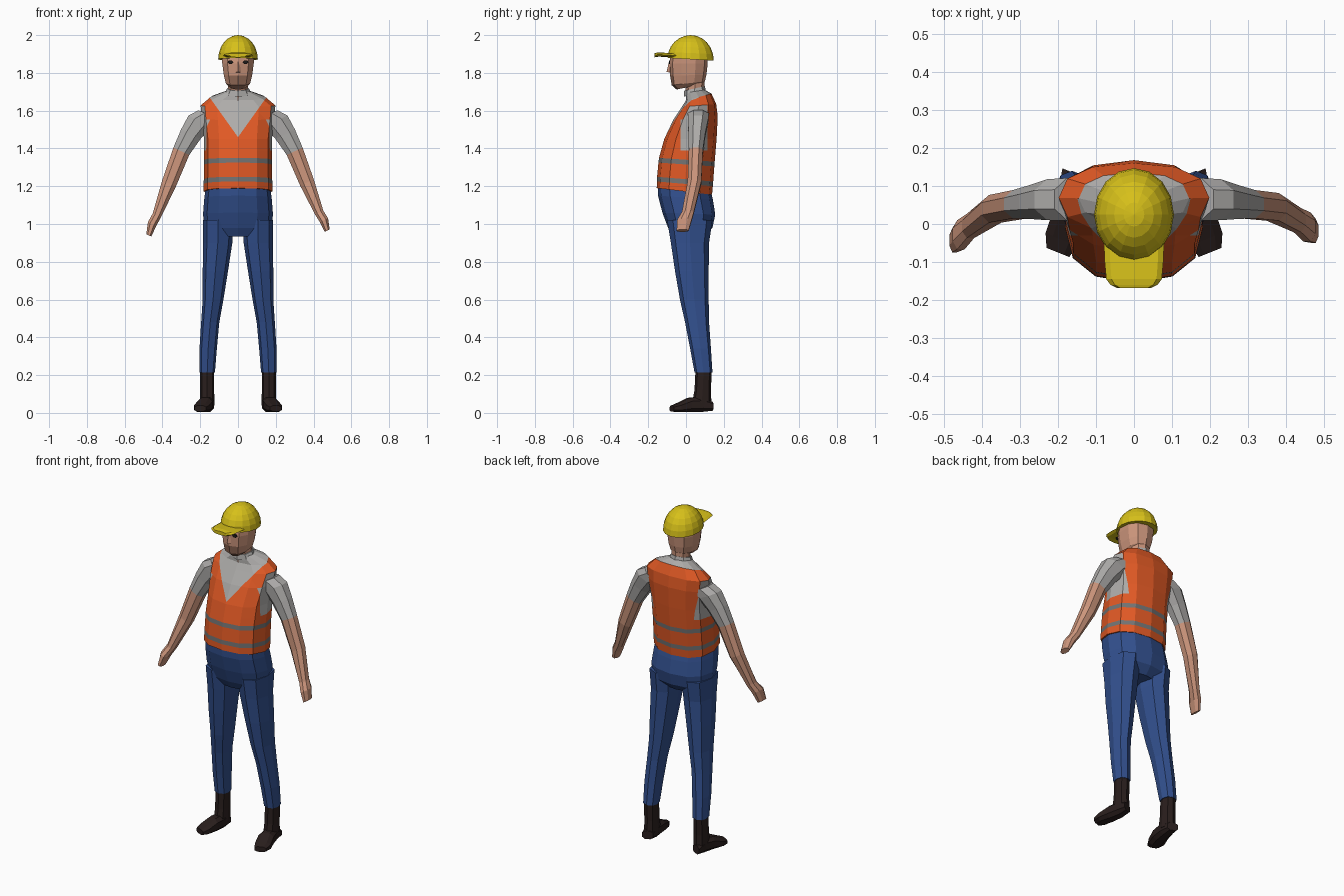
import bpy, bmesh
from math import cos, sin, pi, copysign
from mathutils import Vector as V

cube = bpy.data.objects.get("Cube")
if cube:
    bpy.data.objects.remove(cube)


def material(name, rgb):
    m = bpy.data.materials.new(name)
    m.use_nodes = True
    m.diffuse_color = (*rgb, 1)
    m.node_tree.nodes["Principled BSDF"].inputs["Base Color"].default_value = (*rgb, 1)
    return m


orange = material("vest orange", (.75, .1, .018))
grey = material("shirt grey", (.42, .41, .4))
stripe = material("stripe grey", (.17, .17, .17))
blue = material("trouser blue", (.032, .08, .27))
skin = material("skin", (.6, .3, .2))
yellow = material("cap yellow", (.68, .53, .01))
dark = material("boot brown", (.022, .013, .012))
eye_black = material("eye black", (.012, .01, .01))
stubble = material("stubble", (.3, .15, .1))


def finish(name, bm, mats, rule=None):
    """Turn a bmesh into a flat shaded object, colouring faces by a rule."""
    bmesh.ops.recalc_face_normals(bm, faces=bm.faces)
    if rule:
        for f in bm.faces:
            f.material_index = rule(f.calc_center_median())
    me = bpy.data.meshes.new(name)
    bm.to_mesh(me)
    bm.free()
    for m in mats:
        me.materials.append(m)
    ob = bpy.data.objects.new(name, me)
    bpy.context.collection.objects.link(ob)
    return ob


def loft(rings, n=8, power=1.0, turn=0.0):
    """Skin closed rings, each given as centre, half axis u, half axis v."""
    bm = bmesh.new()
    loops = []
    for c, u, v in rings:
        loop = []
        for i in range(n):
            a = 2 * pi * (i + turn) / n
            p, q = (copysign(abs(t) ** power, t) for t in (cos(a), sin(a)))
            loop.append(bm.verts.new(V(c) + V(u) * p + V(v) * q))
        loops.append(loop)
    for a, b in zip(loops, loops[1:]):
        for i in range(n):
            j = (i + 1) % n
            bm.faces.new((a[i], a[j], b[j], b[i]))
    bm.faces.new(loops[0])
    bm.faces.new(loops[-1])
    return bm


def level(x, rx, yf, zf, yb, zb):
    """A ring around the body from its front point to its back point."""
    return ((x, (yf + yb) / 2, (zf + zb) / 2), (rx, 0, 0),
            (0, (yb - yf) / 2, (zb - zf) / 2))


def cut(bm, point, normal, where):
    faces = [f for f in bm.faces if where(f.calc_center_median())]
    geom = set(faces)
    for f in faces:
        geom.update(f.edges)
        geom.update(f.verts)
    bmesh.ops.bisect_plane(bm, geom=list(geom), plane_co=point, plane_no=normal)


# Torso: vest with V neck, arm holes and two reflective bands over a shirt
torso = loft([level(0, *r) for r in (
    (.182, -.155, 1.19, .138, 1.155), (.182, -.154, 1.225, .142, 1.2),
    (.181, -.153, 1.25, .144, 1.225), (.18, -.146, 1.325, .15, 1.305),
    (.18, -.143, 1.35, .152, 1.33), (.18, -.115, 1.45, .162, 1.45),
    (.192, -.068, 1.55, .168, 1.57), (.198, -.022, 1.62, .16, 1.635),
    (.145, 0, 1.655, .135, 1.69), (.065, 0, 1.695, .1, 1.71))], 12, .85)
for s in (-1, 1):
    cut(torso, (0, 0, 1.46), (1.4 * s, 0, -1), lambda c: c.y < .05 and c.z > 1.4)
    for y in (-.03, .115):
        cut(torso, (0, y, 0), (0, 1, 0),
            lambda c: c.x * s > .1 and 1.36 < c.z < 1.61)
    cut(torso, (0, 0, 1.39), (0, 0, 1), lambda c: c.x * s > .1)


def vest_rule(c):
    slope = c.z + .08 * c.y
    if 1.212 < slope < 1.238 or 1.312 < slope < 1.338:
        return 2
    if c.z > 1.675 or (c.y < .05 and c.z > 1.46 + 1.4 * abs(c.x)):
        return 1
    if abs(c.x) > .14 and -.03 < c.y < .115 and 1.39 < c.z < 1.6:
        return 1
    return 0


finish("vest", torso, [orange, grey, stripe], vest_rule)

# Hips of the trousers
finish("trouser_hips", loft([level(0, *r) for r in (
    (.172, -.15, 1.2, .132, 1.17), (.178, -.148, 1.15, .142, 1.13),
    (.185, -.125, 1.06, .155, 1.05), (.18, -.095, .98, .14, .98),
    (.1, -.07, .935, .1, .935))], 12, .85), [blue])

# Neck and shirt collar
finish("neck", loft([level(0, .052, 0, 1.64, .095, 1.66),
                     level(0, .055, -.005, 1.78, .1, 1.78)]), [skin])
finish("collar", loft([level(0, .075, -.012, 1.675, .108, 1.69),
                       level(0, .058, -.01, 1.705, .1, 1.73)]), [grey])

# Head with stubble on the chin
finish("head", loft([level(0, *r) for r in (
    (.042, -.05, 1.712, .085, 1.74), (.066, -.076, 1.735, .1, 1.755),
    (.078, -.084, 1.785, .108, 1.79), (.087, -.088, 1.85, .115, 1.85),
    (.088, -.08, 1.91, .115, 1.91))], 10, .85, .5),
    [skin, stubble], lambda c: int(c.z < 1.77 and c.y < -.05))
finish("nose", loft([level(0, .016, -.103, 1.805, -.07, 1.8),
                     level(0, .008, -.09, 1.86, -.07, 1.86)], 4), [skin])

# Cap: half dome and peak
dome = bmesh.new()
bmesh.ops.create_uvsphere(dome, u_segments=16, v_segments=12, radius=1)
bmesh.ops.delete(dome, geom=[v for v in dome.verts if v.co.z < -.01], context='VERTS')
bmesh.ops.holes_fill(dome, edges=[e for e in dome.edges if e.is_boundary])
for v in dome.verts:
    v.co = V((v.co.x * .105, v.co.y * .122 + .025,
              1.872 + v.co.z * .128 - v.co.y * .007 * (1 - v.co.z)))
finish("cap_dome", dome, [yellow])
finish("cap_peak", loft([((0, y, z), (w, 0, 0), (0, 0, .011)) for y, z, w in (
    (-.03, 1.89, .08), (-.1, 1.895, .077), (-.145, 1.897, .073),
    (-.16, 1.895, .062), (-.168, 1.893, .045))], 8, .6), [yellow])

for s, side in ((1, "left"), (-1, "right")):
    # Eye plate
    finish(side + "_eye", loft([((s * .04, y, 1.857), (.016, 0, 0), (0, 0, .01))
                                for y in (-.091, -.084)], 6), [eye_black])

    # Arm: sleeve and bare forearm with hand, the right arm hanging lower
    arm = []
    for x, y, z, thick, depth, sag in (
            (.15, .065, 1.575, .07, .06, 0), (.2, .064, 1.545, .074, .058, 0),
            (.25, .058, 1.475, .062, .048, 0), (.3, .052, 1.385, .05, .04, 0),
            (.365, .045, 1.22, .043, .039, .2), (.43, .01, 1.06, .026, .034, .6),
            (.455, -.008, 1.02, .026, .041, .8), (.472, -.018, .965, .016, .034, 1)):
        drop = .025 * sag if s < 0 else 0
        arm.append(((s * x, y - drop, z - drop), (s * thick * .9, 0, thick * .42),
                    (0, depth, 0)))
    finish(side + "_sleeve", loft(arm[:4], 8, .9, .5), [grey])
    finish(side + "_forearm", loft(arm[3:], 8, .9, .5), [skin])

    # Trouser leg
    finish(side + "_trouser_leg", loft([level(s * x, r, f, z, b, z) for x, r, f, b, z in (
        (.105, .08, -.1, .14, 1.02), (.107, .077, -.08, .122, .9),
        (.12, .067, -.058, .12, .75), (.132, .055, -.032, .12, .6),
        (.147, .048, -.005, .122, .48), (.158, .046, .022, .132, .34),
        (.163, .041, .045, .14, .215))], 8, .85), [blue])

    # Boot: ankle shaft and foot turned outwards
    finish(side + "_boot_shaft", loft([level(s * .163, r, f, z, b, z) for r, f, b, z in (
        (.037, .05, .136, .22), (.037, .045, .132, .12),
        (.038, .03, .135, .04))], 8, .85), [dark])
    finish(side + "_boot_foot", loft([((s * x, y, z), (w, s * w * .4, 0), (0, 0, h))
                                      for x, y, z, w, h in (
        (.16, .135, .035, .03, .025), (.163, .08, .045, .037, .042),
        (.175, .015, .042, .042, .04), (.192, -.04, .028, .043, .026),
        (.2, -.075, .023, .032, .016))], 8, .75, .5), [dark])
